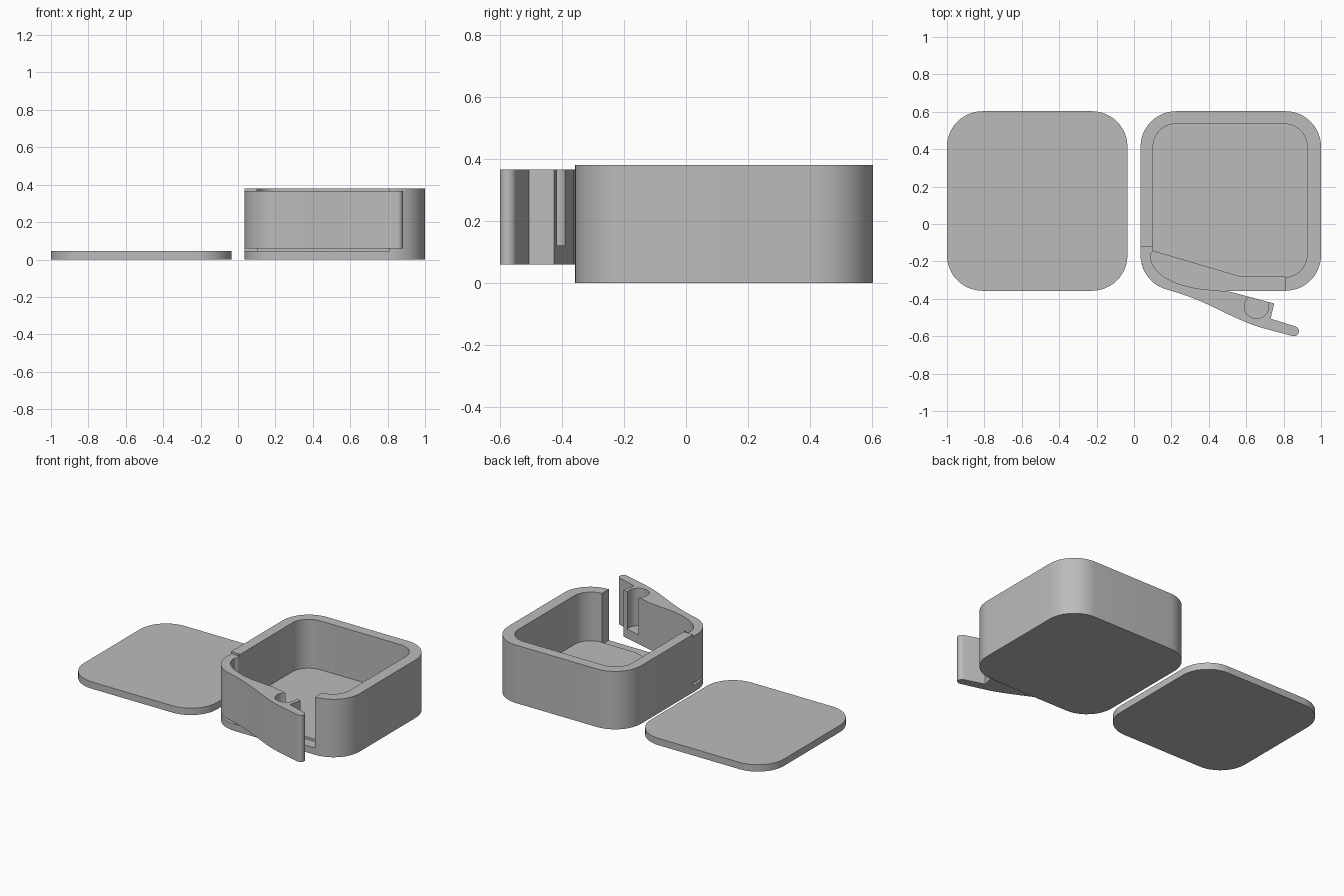
import bpy
import bmesh
import math
from mathutils import Vector
from mathutils.geometry import interpolate_bezier

if "Cube" in bpy.data.objects:
    bpy.data.objects.remove(bpy.data.objects["Cube"])

grey = bpy.data.materials.new("grey plastic")
grey.diffuse_color = (0.5, 0.5, 0.5, 1)
grey.use_nodes = True
grey.node_tree.nodes["Principled BSDF"].inputs["Base Color"].default_value = grey.diffuse_color


def arc(cx, cy, r, a0, a1, n=12):
    angles = [math.radians(a0 + (a1 - a0) * i / n) for i in range(n + 1)]
    return [(cx + r * math.cos(a), cy + r * math.sin(a)) for a in angles]


def bezier(*points, n=14):
    return [(p.x, p.y) for p in interpolate_bezier(*[Vector((x, y, 0)) for x, y in points], n)]


def rounded_rect(x0, x1, y0, y1, r):
    return (arc(x1 - r, y0 + r, r, -90, 0) + arc(x1 - r, y1 - r, r, 0, 90)
            + arc(x0 + r, y1 - r, r, 90, 180) + arc(x0 + r, y0 + r, r, 180, 270))


def prism(name, outline, z0, z1):
    """Extrude a flat outline from z0 up to z1."""
    bm = bmesh.new()
    face = bm.faces.new([bm.verts.new((x, y, z0)) for x, y in outline])
    top = bmesh.ops.extrude_face_region(bm, geom=[face])["geom"]
    bmesh.ops.translate(bm, vec=(0, 0, z1 - z0),
                        verts=[v for v in top if isinstance(v, bmesh.types.BMVert)])
    bmesh.ops.remove_doubles(bm, verts=bm.verts, dist=1e-5)
    bmesh.ops.recalc_face_normals(bm, faces=bm.faces)
    mesh = bpy.data.meshes.new(name)
    bm.to_mesh(mesh)
    bm.free()
    mesh.materials.append(grey)
    obj = bpy.data.objects.new(name, mesh)
    bpy.context.collection.objects.link(obj)
    return obj


def activate(obj):
    bpy.ops.object.select_all(action="DESELECT")
    obj.select_set(True)
    bpy.context.view_layer.objects.active = obj


def cut(obj, cutter):
    mod = obj.modifiers.new("cut", "BOOLEAN")
    mod.operation, mod.solver, mod.object = "DIFFERENCE", "EXACT", cutter
    activate(obj)
    bpy.ops.object.modifier_apply(modifier=mod.name)
    bpy.data.objects.remove(cutter)


# Flat lid beside the box
lid = prism("lid", rounded_rect(-1, -0.035, -0.357, 0.603, 0.19), 0, 0.045)

# Box: hollowed, then opened around the front left corner with a lower sill
box = prism("box", rounded_rect(0.035, 1, -0.357, 0.603, 0.19), 0, 0.38)
cut(box, prism("cavity", rounded_rect(0.102, 0.925, -0.285, 0.535, 0.12), 0.06, 0.6))
opening = [(-0.1, -0.122), (0.101, -0.122), (0.101, -0.145), (0.57, -0.283),
           (0.81, -0.283), (0.81, -0.6), (-0.1, -0.6)]
cut(box, prism("opening", opening, 0.045, 0.6))

# Sprung latch arm, swung open from the left wall
arm_outline = (
    [(0.102, -0.122), (0.035, -0.122)]
    + arc(0.225, -0.167, 0.19, 180, 255)
    + bezier((0.176, -0.3505), (0.42, -0.416), (0.52, -0.515), (0.72, -0.565))[1:]
    + arc(0.855, -0.573, 0.027, 255, 435, 8)
    + [(0.73, -0.506), (0.75, -0.425), (0.51, -0.361)]
    + bezier((0.42, -0.353), (0.25, -0.345), (0.087, -0.28), (0.087, -0.165))
    + [(0.102, -0.142)])
arm = prism("latch_arm", arm_outline, 0.06, 0.366)

# Round pocket that breaks through the inner side of the arm
cut(arm, prism("pocket", arc(0.655, -0.44, 0.065, 0, 360, 32)[:-1], 0.12, 0.6))

for part in (lid, box, arm):
    activate(part)
    bpy.ops.object.shade_smooth_by_angle(angle=math.radians(30))
